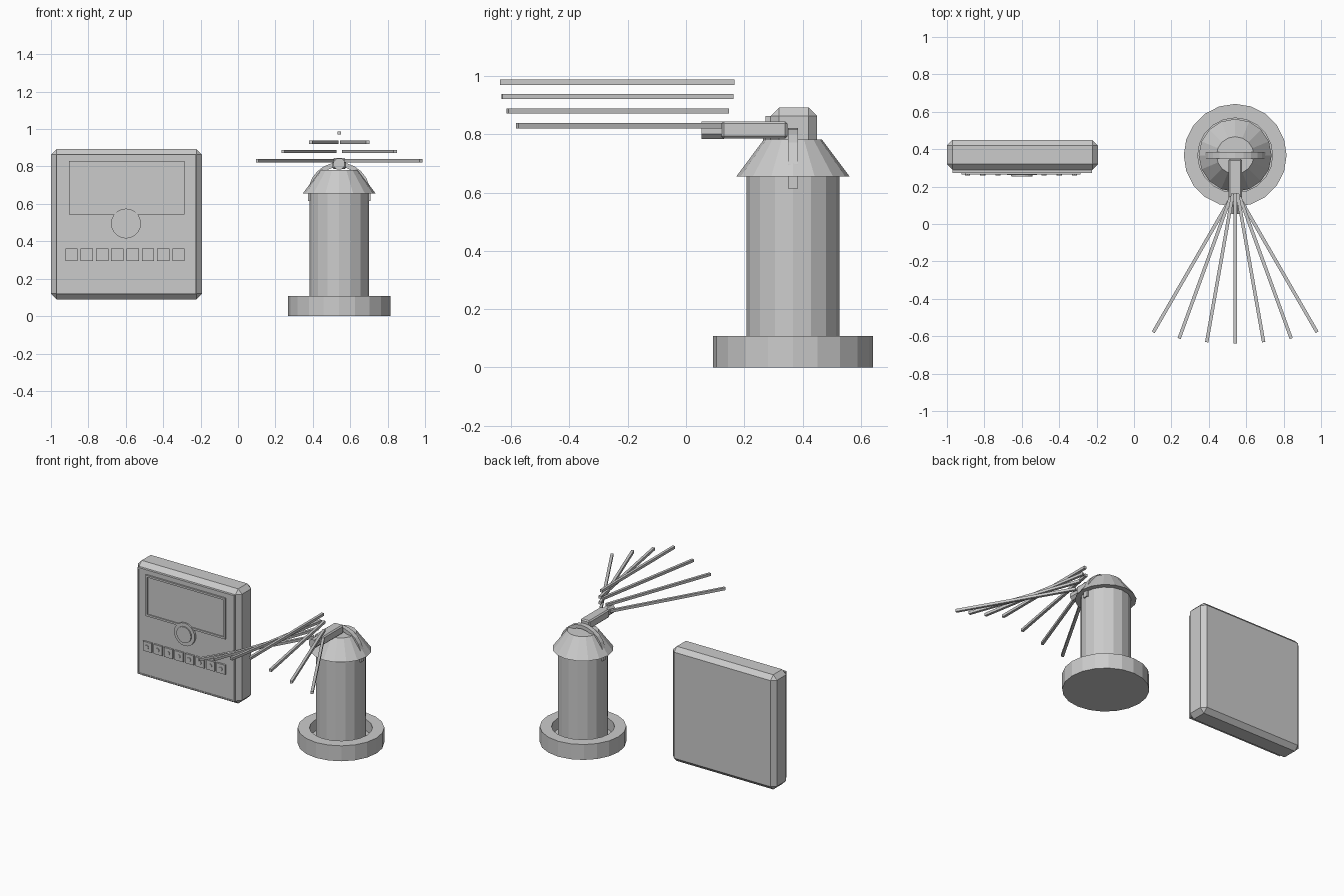
import bpy, bmesh, math
from mathutils import Matrix, Vector

cube = bpy.data.objects.get("Cube")
if cube:
    bpy.data.objects.remove(cube, do_unlink=True)

grey = bpy.data.materials.new("plain grey")
grey.use_nodes = True
colour = (0.6, 0.6, 0.6, 1)
grey.diffuse_color = colour
grey.node_tree.nodes["Principled BSDF"].inputs["Base Color"].default_value = colour


def finish(name, bm):
    bmesh.ops.recalc_face_normals(bm, faces=bm.faces)
    mesh = bpy.data.meshes.new(name)
    bm.to_mesh(mesh)
    bm.free()
    mesh.materials.append(grey)
    obj = bpy.data.objects.new(name, mesh)
    bpy.context.collection.objects.link(obj)
    return obj


def box(name, low, high, bevel=0, rim=0, sink=0):
    """Box between two corners; rim and sink press a tray into its front."""
    low, high = Vector(low), Vector(high)
    bm = bmesh.new()
    size = high - low
    bmesh.ops.create_cube(bm, size=1, matrix=Matrix.Translation((low + high) / 2) @ Matrix.Diagonal((*size, 1)))
    if bevel:
        bmesh.ops.bevel(bm, geom=bm.edges[:], offset=bevel, segments=1, affect='EDGES')
    if rim:
        bm.normal_update()
        front = min(bm.faces, key=lambda f: f.normal.y)
        bmesh.ops.inset_region(bm, faces=[front], thickness=rim)
        for step in bmesh.ops.extrude_discrete_faces(bm, faces=[front])["faces"]:
            bmesh.ops.translate(bm, verts=step.verts, vec=(0, sink, 0))
    return finish(name, bm)


def lathe(name, profile, sides, centre):
    """Turn a list of (radius, height) around the vertical axis."""
    bm = bmesh.new()
    verts = [bm.verts.new((r, 0, z)) for r, z in profile]
    edges = [bm.edges.new(pair) for pair in zip(verts, verts[1:])]
    bmesh.ops.spin(bm, geom=verts + edges, cent=(0, 0, 0), axis=(0, 0, 1),
                   angle=math.tau, steps=sides, use_duplicate=False)
    bmesh.ops.remove_doubles(bm, verts=bm.verts, dist=0.0005)
    bmesh.ops.translate(bm, verts=bm.verts, vec=centre)
    return finish(name, bm)


def rod(name, start, end, radius, sides, twist=0.0):
    """Straight prism from start to end."""
    start, end = Vector(start), Vector(end)
    along = end - start
    matrix = (Matrix.Translation((start + end) / 2) @ along.to_track_quat('Z', 'Y').to_matrix().to_4x4()
              @ Matrix.Rotation(twist, 4, 'Z'))
    bm = bmesh.new()
    bmesh.ops.create_cone(bm, cap_ends=True, segments=sides, radius1=radius, radius2=radius,
                          depth=along.length, matrix=matrix)
    return finish(name, bm)


# Control box with its front plate and recessed screen
box("control_box", (-1, 0.29, 0.09), (-0.193, 0.45, 0.893), bevel=0.03)
box("front_plate", (-0.97, 0.273, 0.118), (-0.224, 0.295, 0.863), rim=0.012, sink=0.004)
box("screen", (-0.904, 0.265, 0.543), (-0.286, 0.28, 0.829), rim=0.019, sink=0.008)

# Dial
rod("dial_ring", (-0.599, 0.28, 0.495), (-0.599, 0.262, 0.495), 0.08, 20)
rod("dial_knob", (-0.599, 0.28, 0.495), (-0.599, 0.254, 0.495), 0.056, 20)

# Row of buttons
for i in range(8):
    x, z = -0.89 + 0.0817 * i, 0.329
    box(f"button_{i + 1}", (x - 0.033, 0.264, z - 0.033), (x + 0.033, 0.28, z + 0.033))
    rod(f"button_dot_{i + 1}", (x, 0.27, z), (x, 0.259, z), 0.014, 8)

# Sprinkler: base with a well, post and conical cap
CX, CY = 0.541, 0.367
spot = (CX, CY, 0)
lathe("base", [(0, 0), (0.275, 0), (0.275, 0.108), (0.2, 0.108), (0.2, 0.03), (0, 0.03)], 20, spot)
lathe("post", [(0, 0.03), (0.16, 0.03), (0.16, 0.68), (0, 0.68)], 16, spot)
lathe("cap", [(0, 0.655), (0.195, 0.655), (0.1, 0.782), (0, 0.782)], 16, spot)

# Arched strap over the cap
bm = bmesh.new()
ring = []
outline = [(1, -0.04)] + [(math.cos(a), math.sin(a) * 0.167) for a in
                          [math.pi * i / 12 for i in range(13)]] + [(-1, -0.04)]
for c, h in outline:
    inner = 0.85
    pts = [(0.167 * c, h), (0.167 * c * inner, h * inner if h > 0 else h)]
    ring.append([bm.verts.new((CX + px, CY + side, 0.655 + pz))
                 for (px, pz), side in ((pts[0], -0.017), (pts[0], 0.017), (pts[1], 0.017), (pts[1], -0.017))])
for a, b in zip(ring, ring[1:]):
    for k in range(4):
        n = (k + 1) % 4
        bm.faces.new((a[k], a[n], b[n], b[k]))
bm.faces.new(ring[0])
bm.faces.new(ring[-1])
finish("strap", bm)

# Nozzle
box("nozzle_body", (CX - 0.036, 0.122, 0.786), (CX + 0.036, 0.348, 0.845), bevel=0.008)
rod("nozzle_tip", (CX, 0.13, 0.814), (CX, 0.053, 0.814), 0.032, 8, math.pi / 8)

# Fan of water jets, each pair lower and wider than the last
fan = [(0, 0.167, 0.979), (10, 0.162, 0.93), (20, 0.145, 0.88), (30, 0.119, 0.83)]
for angle, y, z in fan:
    for side in ((1, -1) if angle else (1,)):
        a = math.radians(angle)
        direction = Vector((side * math.sin(a), -math.cos(a), 0))
        start = Vector((CX + side * 0.07 * math.sin(a), y, z))
        label = "left" if side > 0 else "right"
        rod(f"water_jet_{angle}_{label}", start, start + direction * 0.806, 0.0128, 4, math.pi / 4)
